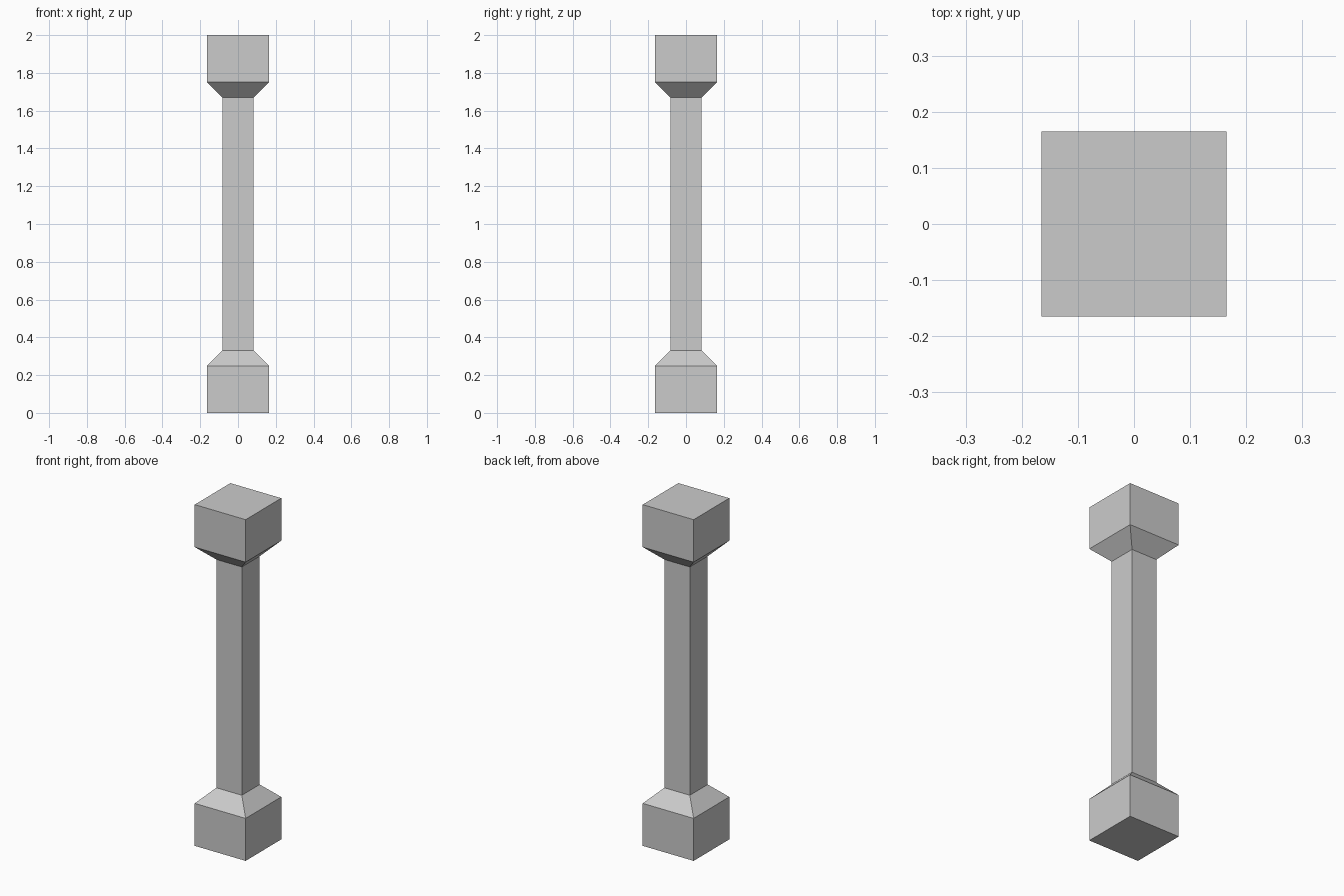
import bpy, bmesh

if "Cube" in bpy.data.objects:
    bpy.data.objects.remove(bpy.data.objects["Cube"])

WIDE, SLIM = 0.165, 0.0825
HEIGHT = 2.0

# Half-width and height of each square ring: plinth, flare, shaft; mirrored for the capital
lower = [(WIDE, 0.0), (WIDE, 0.249), (SLIM, 0.331)]
profile = lower + [(w, HEIGHT - z) for w, z in reversed(lower)]


def square_ring(bm, w, z):
    return [bm.verts.new((sx * w, sy * w, z))
            for sx, sy in ((-1, -1), (1, -1), (1, 1), (-1, 1))]


# Loft the square rings into one closed pillar
bm = bmesh.new()
rings = [square_ring(bm, w, z) for w, z in profile]
for a, b in zip(rings, rings[1:]):
    for i in range(4):
        j = (i + 1) % 4
        bm.faces.new((a[i], a[j], b[j], b[i]))

# Cap the bottom and top
bm.faces.new(rings[0][::-1])
bm.faces.new(rings[-1])
bmesh.ops.recalc_face_normals(bm, faces=bm.faces)

mesh = bpy.data.meshes.new("square_pillar")
bm.to_mesh(mesh)
bm.free()
bpy.context.collection.objects.link(bpy.data.objects.new("square_pillar", mesh))
